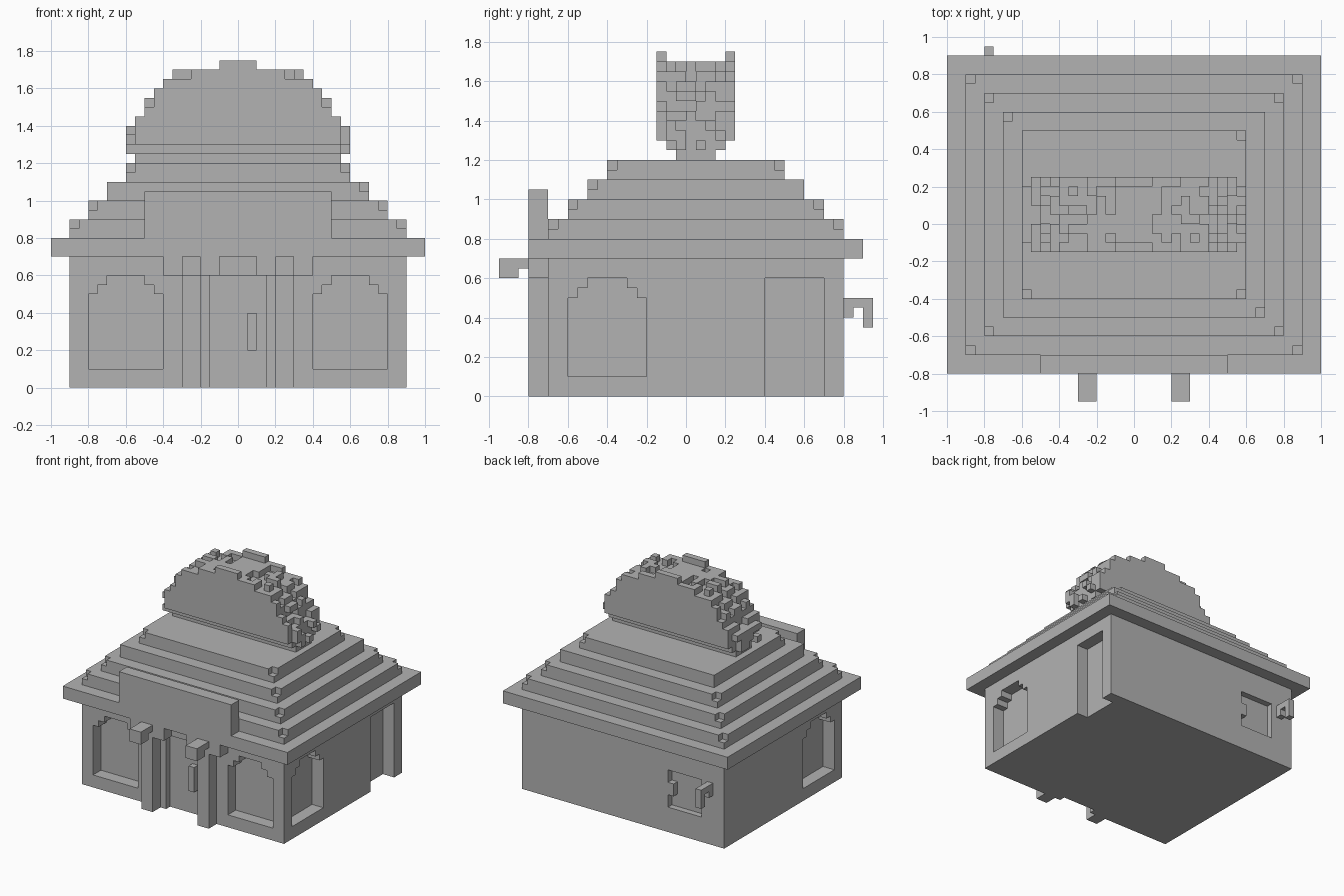
import bpy, bmesh, random
from mathutils import Vector

if "Cube" in bpy.data.objects:
    bpy.data.objects.remove(bpy.data.objects["Cube"], do_unlink=True)

random.seed(4)
CELL = 0.05

grey = bpy.data.materials.new("plain_grey")
grey.use_nodes = True
grey.diffuse_color = (0.45, 0.45, 0.45, 1)
grey.node_tree.nodes["Principled BSDF"].inputs["Base Color"].default_value = grey.diffuse_color


def prism(bm, pts, axis, start, end):
    """Extrude a 2D outline along an axis; outlines are (y,z), (x,z) or (x,y)."""
    place = {"x": lambda u, v, d: (d, u, v),
             "y": lambda u, v, d: (u, d, v),
             "z": lambda u, v, d: (u, v, d)}[axis]
    rings = [[bm.verts.new(place(u, v, d)) for u, v in pts] for d in (start, end)]
    bm.faces.new(rings[0])
    bm.faces.new(rings[1][::-1])
    n = len(pts)
    for i in range(n):
        j = (i + 1) % n
        bm.faces.new((rings[0][i], rings[0][j], rings[1][j], rings[1][i]))


def rect(u0, u1, v0, v1):
    return [(u0, v0), (u1, v0), (u1, v1), (u0, v1)]


def box(bm, x0, x1, y0, y1, z0, z1):
    prism(bm, rect(x0, x1, y0, y1), "z", z0, z1)


def finish(bm, name):
    bmesh.ops.recalc_face_normals(bm, faces=bm.faces)
    mesh = bpy.data.meshes.new(name)
    bm.to_mesh(mesh)
    bm.free()
    mesh.materials.append(grey)
    obj = bpy.data.objects.new(name, mesh)
    bpy.context.collection.objects.link(obj)
    return obj


def arch(u0, u1):
    """Stepped arch outline for the windows."""
    left = [(u0, 0.1), (u0, 0.5), (u0 + CELL, 0.5), (u0 + CELL, 0.55),
            (u0 + 2 * CELL, 0.55), (u0 + 2 * CELL, 0.6)]
    return left + [(u0 + u1 - u, v) for u, v in reversed(left)]


# Walls
bm = bmesh.new()
box(bm, -0.9, 0.9, -0.7, 0.8, 0, 0.7)
walls = finish(bm, "walls")

# Window and door openings cut from the walls
bm = bmesh.new()
for s in (-1, 1):
    prism(bm, arch(min(0.4 * s, 0.8 * s), max(0.4 * s, 0.8 * s)), "y", -0.8, -0.6)
    prism(bm, arch(-0.6, -0.2), "x", 0.8 * s, 1.0 * s)
box(bm, -0.15, 0.15, -0.8, -0.65, -0.1, 0.6)
box(bm, 0.8, 1.0, 0.4, 0.7, -0.1, 0.6)
hatch = [(-0.7, 0.2), (-0.4, 0.2), (-0.4, 0.3), (-0.45, 0.3),
         (-0.45, 0.4), (-0.4, 0.4), (-0.4, 0.5), (-0.7, 0.5)]
prism(bm, hatch, "y", 0.75, 0.9)
cutter = finish(bm, "opening_cutter")
cutter.hide_render = True
mod = walls.modifiers.new("openings", "BOOLEAN")
mod.operation = "DIFFERENCE"
mod.solver = "EXACT"
mod.object = cutter
bpy.context.view_layer.objects.active = walls
bpy.ops.object.modifier_apply(modifier=mod.name)
bpy.data.objects.remove(cutter, do_unlink=True)

# Door handle
bm = bmesh.new()
box(bm, 0.05, 0.1, -0.7, -0.65, 0.2, 0.4)
finish(bm, "door_handle")

# Entrance pillars, lintels and lamps
lamp = [(-0.95, 0.6), (-0.85, 0.6), (-0.85, 0.65), (-0.8, 0.65), (-0.8, 0.7), (-0.95, 0.7)]
for s, side in ((1, "left"), (-1, "right")):
    a, b = sorted((0.2 * s, 0.3 * s))
    bm = bmesh.new()
    box(bm, a, b, -0.8, -0.7, 0, 0.6)
    finish(bm, side + "_pillar")
    bm = bmesh.new()
    prism(bm, lamp, "x", a, b)
    finish(bm, side + "_lamp")
    bm = bmesh.new()
    box(bm, *sorted((0.1 * s, 0.4 * s)), -0.8, -0.7, 0.6, 0.7)
    finish(bm, side + "_lintel")

# Rear tap
bm = bmesh.new()
tap = [(0.8, 0.5), (0.95, 0.5), (0.95, 0.35), (0.9, 0.35),
       (0.9, 0.45), (0.85, 0.45), (0.85, 0.4), (0.8, 0.4)]
prism(bm, tap, "x", -0.8, -0.75)
finish(bm, "rear_tap")

# Eave and sign board
bm = bmesh.new()
box(bm, -1, 1, -0.8, 0.9, 0.7, 0.8)
finish(bm, "eave")
bm = bmesh.new()
box(bm, -0.5, 0.5, -0.8, -0.7, 0.8, 1.05)
finish(bm, "sign_board")

# Stepped roof, with chipped upper corners
whole_corners = {(2, 1, 1), (2, -1, -1), (3, -1, 1)}
for i in range(4):
    w, y0, y1, z = 0.9 - 0.1 * i, -0.7 + 0.1 * i, 0.8 - 0.1 * i, 0.8 + 0.1 * i
    outline = []
    for sx, sy in ((-1, -1), (1, -1), (1, 1), (-1, 1)):
        x, y = sx * w, y0 if sy < 0 else y1
        if (i, sx, sy) in whole_corners:
            outline.append((x, y))
            continue
        xi, yi = x - sx * CELL, y - sy * CELL
        chip = [(x, yi), (xi, yi), (xi, y)]
        outline += chip if sx == sy else chip[::-1]
    bm = bmesh.new()
    box(bm, -w, w, y0, y1, z, z + CELL)
    prism(bm, outline, "z", z + CELL, z + 2 * CELL)
    finish(bm, "roof_step_%d" % (i + 1))

# Folded shell: base and two flat half-round sides
bm = bmesh.new()
box(bm, -0.55, 0.55, -0.05, 0.15, 1.2, 1.25)
box(bm, -0.55, 0.55, -0.1, 0.2, 1.25, 1.3)
finish(bm, "shell_base")
shell_widths = [11, 11, 11, 10, 9, 9, 8, 5, 2]
half = []
for k, n in enumerate(shell_widths):
    half += [(n * CELL, 1.3 + k * CELL), (n * CELL, 1.35 + k * CELL)]
outline = half + [(-x, z) for x, z in reversed(half)]
for name, y in (("front_shell", -0.15), ("back_shell", 0.2)):
    bm = bmesh.new()
    prism(bm, outline, "y", y, y + CELL)
    bmesh.ops.remove_doubles(bm, verts=bm.verts, dist=0.001)
    finish(bm, name)

# Crumbly filling: solid core with a random outer layer of cells
fill_widths = [12, 12, 12, 11, 10, 10, 9, 8, 7, 2]


def inside(i, k):
    k = max(k, 0)
    return k < len(fill_widths) and -fill_widths[k] <= i < fill_widths[k]


cells = set()
for j in range(6):
    for k, n in enumerate(fill_widths):
        for i in range(-n, n):
            core = all(inside(i + a, k + b) for a, b in ((1, 0), (-1, 0), (0, 1), (0, -1)))
            if k == len(fill_widths) - 1:
                core, keep = False, j < 2 and random.random() < 0.5
            else:
                keep = random.random() < 0.5
            if core or keep:
                cells.add((i, j, k))

bm = bmesh.new()
origin = Vector((0, -0.1, 1.25))
for c in sorted(cells):
    for axis in range(3):
        for step in (0, 1):
            near = list(c)
            near[axis] += 2 * step - 1
            if tuple(near) in cells:
                continue
            ring = []
            for p, q in ((0, 0), (1, 0), (1, 1), (0, 1)):
                corner = Vector(c)
                corner[axis] += step
                corner[(axis + 1) % 3] += p
                corner[(axis + 2) % 3] += q
                ring.append(bm.verts.new(origin + corner * CELL))
            bm.faces.new(ring if step else ring[::-1])
bmesh.ops.remove_doubles(bm, verts=bm.verts, dist=0.001)
finish(bm, "shell_filling")
